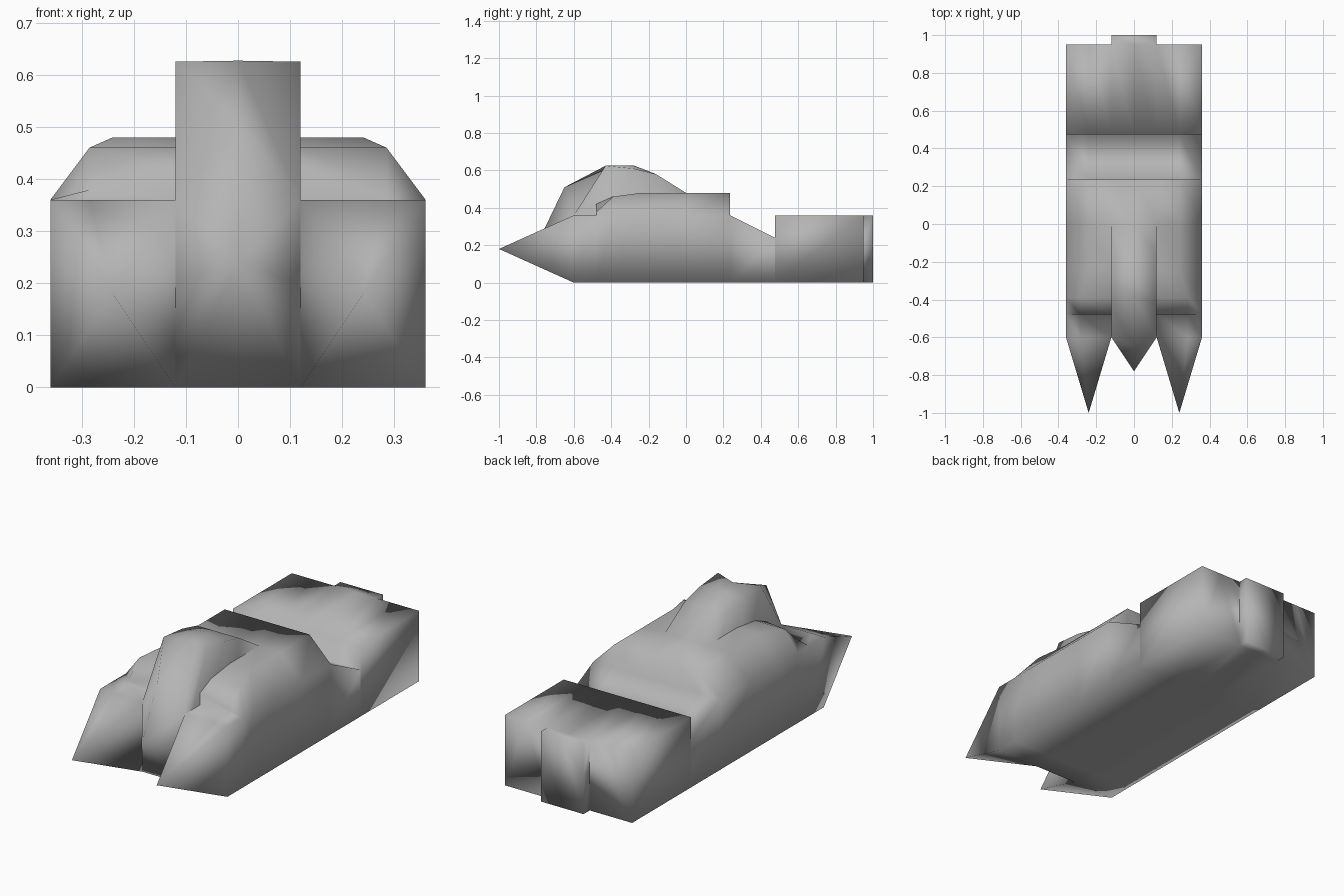
import bpy, bmesh
from mathutils import Vector

if "Cube" in bpy.data.objects:
    bpy.data.objects.remove(bpy.data.objects["Cube"])

bm = bmesh.new()


def add_face(points, side):
    pts = [Vector((x * side, y, z)) for x, y, z in points]
    if side < 0:
        pts.reverse()
    bm.faces.new([bm.verts.new(p) for p in pts])


def loft(sections, side, closed_first=False, skip=None):
    """Skin half cross-sections from front to back and cap the rear."""
    for k, (a, b) in enumerate(zip(sections, sections[1:])):
        n = len(a)
        for i in range(n if closed_first and k == 0 else n - 1):
            j = (i + 1) % n
            if skip and skip(i, a[i][1]):
                continue
            add_face([a[i], b[i], b[j], a[j]], side)
    add_face(sections[-1][::-1], side)


def hull_section(y, side_z, shoulder_x, shoulder_z, inner_z):
    return [(.12, y, 0), (.36, y, 0), (.36, y, side_z),
            (shoulder_x, y, shoulder_z), (.12, y, inner_z)]


def spine_section(floor_y, y, edge_z, mid_y, mid_z):
    return [(0, floor_y, 0), (.12, floor_y, 0), (.12, y, .2),
            (.12, y, edge_z), (0, mid_y, mid_z)]


# Rear deck stations shared by the hull and the spine: y, height
rear = [(.235, .36), (.475, .24), (.475, .36), (.95, .36)]

# Outer hull with a pointed front prong, shoulder and rear box
hull = [[(.24, -1, .18)] * 5,
        hull_section(-.6, .36, .285, .36, .36),
        hull_section(-.48, .36, .285, .36, .36),
        hull_section(-.48, .36, .285, .379, .42),
        hull_section(-.39, .36, .285, .46, .46),
        hull_section(-.24, .36, .24, .48, .48),
        hull_section(0, .36, .24, .48, .48),
        hull_section(.235, .36, .24, .48, .48)]
hull += [hull_section(y, z, .24, z, z) for y, z in rear]

# Central spine: nose wedge, canopy, deck and tail block
spine = [[(0, -.78, .24)] * 5,
         spine_section(-.6, -.6, .36, -.65, .51),
         spine_section(-.48, -.43, .625, -.38, .627),
         spine_section(-.39, -.28, .61, -.28, .627),
         spine_section(-.24, -.16, .58, -.16, .58),
         spine_section(0, 0, .48, 0, .48),
         spine_section(.235, .235, .48, .235, .48)]
spine += [spine_section(y, y, z, y, z) for y, z in rear + [(1, .36)]]


def buried(i, y):
    """Spine walls that lie inside the hull."""
    return (i == 1 and -.61 < y < .94) or (i == 2 and -.01 < y < .94)


for side in (1, -1):
    loft(hull, side, closed_first=True)
    loft(spine, side, skip=buried)

# Weld, drop empty faces and smooth the whole skin
bmesh.ops.remove_doubles(bm, verts=bm.verts, dist=.0005)
empty = [f for f in bm.faces if f.calc_area() < 1e-6]
bmesh.ops.delete(bm, geom=empty, context='FACES')
for f in bm.faces:
    f.smooth = True

mesh = bpy.data.meshes.new("vehicle_body")
bm.to_mesh(mesh)
bm.free()
body = bpy.data.objects.new("vehicle_body", mesh)
bpy.context.collection.objects.link(body)

# Darker grey finish
grey = bpy.data.materials.new("dark_grey")
grey.diffuse_color = (.46, .46, .46, 1)
grey.use_nodes = True
grey.node_tree.nodes["Principled BSDF"].inputs["Base Color"].default_value = grey.diffuse_color
mesh.materials.append(grey)
